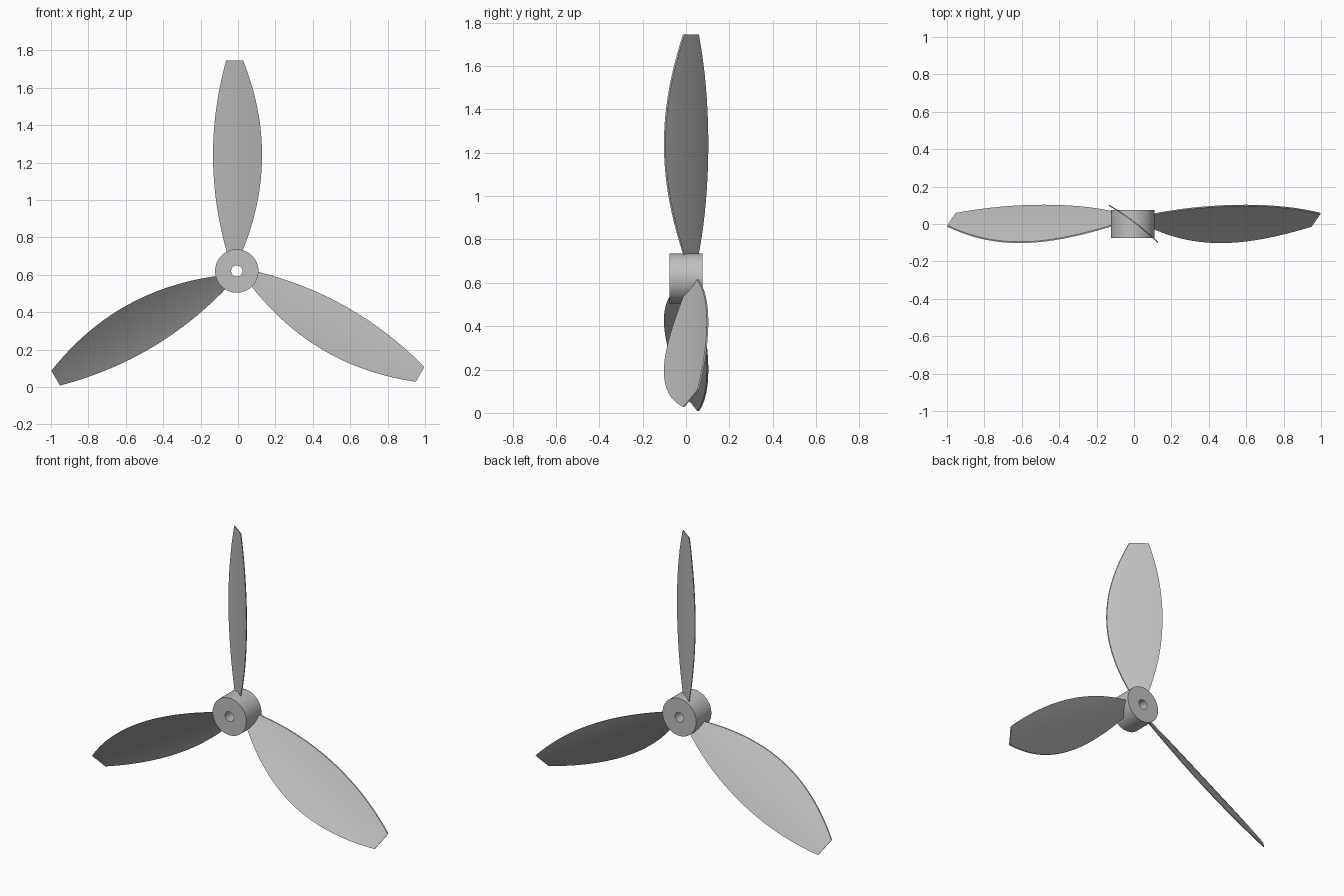
import bpy, bmesh, math
from mathutils import Vector

cube = bpy.data.objects.get("Cube")
if cube:
    bpy.data.objects.remove(cube)

HUB = Vector((-0.0065, 0, 0.62))
HUB_R, BORE_R, HUB_HALF = 0.116, 0.03, 0.075
ROOT, TIP = 0.07, 1.125

grey = bpy.data.materials.new("light_grey")
grey.use_nodes = True
colour = (0.52, 0.52, 0.52, 1)
grey.diffuse_color = colour
grey.node_tree.nodes["Principled BSDF"].inputs["Base Color"].default_value = colour


def skin(bm, rings, closed):
    """Join successive vertex rings with quads; cap the ends if not closed."""
    loops = [[bm.verts.new(p) for p in ring] for ring in rings]
    pairs = list(zip(loops, loops[1:]))
    if closed:
        pairs.append((loops[-1], loops[0]))
    else:
        # Caps are split into quads across the thickness
        for loop in (loops[0], loops[-1]):
            half = len(loop) // 2
            for i in range(half - 1):
                bm.faces.new((loop[i], loop[i + 1], loop[-2 - i], loop[-1 - i]))
    for a, b in pairs:
        for i in range(len(a)):
            j = (i + 1) % len(a)
            bm.faces.new((a[i], a[j], b[j], b[i]))


def make_mesh(name, rings, closed):
    bm = bmesh.new()
    skin(bm, rings, closed)
    bmesh.ops.recalc_face_normals(bm, faces=bm.faces[:])
    mesh = bpy.data.meshes.new(name)
    bm.to_mesh(mesh)
    bm.free()
    mesh.materials.append(grey)
    return mesh


def place(name, mesh, turn=0):
    ob = bpy.data.objects.new(name, mesh)
    bpy.context.collection.objects.link(ob)
    ob.location = HUB
    ob.rotation_euler.y = turn
    return ob


def circle(radius, y, n=64):
    angles = [2 * math.pi * i / n for i in range(n)]
    return [Vector((radius * math.cos(a), y, radius * math.sin(a))) for a in angles]


def blade_section(r, n=12):
    """Pitched, gently cambered thin section at distance r from the axis."""
    t = (r - 0.62) / 0.505
    left = -0.127 + 0.070 * t * t
    right = 0.135 - 0.101 * t * t
    us = [left + (right - left) * i / n for i in range(n + 1)]

    def point(u, thickness):
        camber = 0.012 * (1 - (u / 0.131) ** 2)
        return Vector((u, -0.75 * (u - 0.004) + camber + thickness, r))
    return [point(u, -0.003) for u in us] + [point(u, 0.004) for u in reversed(us)]


# Hub: a bored cylinder along the y axis
hub_rings = [circle(HUB_R, -HUB_HALF), circle(HUB_R, HUB_HALF),
             circle(BORE_R, HUB_HALF), circle(BORE_R, -HUB_HALF)]
parts = [place("hub", make_mesh("hub", hub_rings, True))]

# Three identical blades around the hub
stations = 32
blade = make_mesh("blade", [blade_section(ROOT + (TIP - ROOT) * i / stations)
                            for i in range(stations + 1)], False)
for k, name in enumerate(("top_blade", "left_blade", "right_blade")):
    parts.append(place(name, blade, k * math.tau / 3))

# Smooth shading with sharp rims
bpy.ops.object.select_all(action='DESELECT')
for ob in parts[:2]:
    ob.select_set(True)
bpy.context.view_layer.objects.active = parts[0]
bpy.ops.object.shade_smooth_by_angle(angle=math.radians(30))
